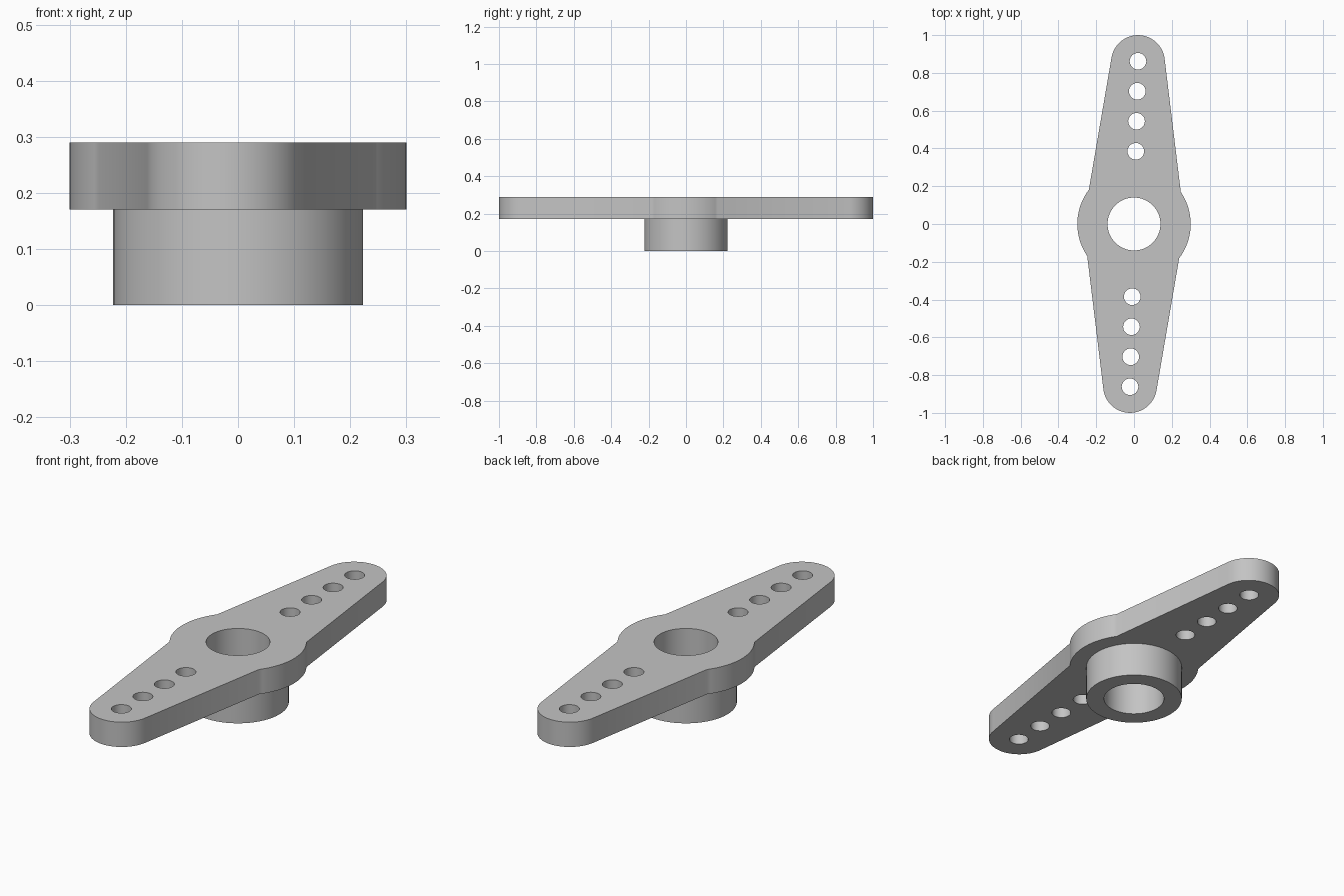
import bpy, bmesh
from math import sin, cos, pi, atan2

cube = bpy.data.objects.get("Cube")
if cube:
    bpy.data.objects.remove(cube)

TILT = -0.0245          # slight turn of the whole arm about z
HUB_R, BORE_R, SLEEVE_R = 0.30, 0.14, 0.223
TIP_R, TIP_Y = 0.142, 0.858
HOLE_R = 0.044
SLEEVE_TOP, PLATE_TOP = 0.17, 0.29

grey = bpy.data.materials.new("grey plastic")
grey.use_nodes = True
colour = (0.55, 0.55, 0.55, 1)
grey.diffuse_color = colour
grey.node_tree.nodes["Principled BSDF"].inputs["Base Color"].default_value = colour


def arc(cy, r, start, end, steps):
    return [(r * cos(start + (end - start) * i / steps),
             cy + r * sin(start + (end - start) * i / steps)) for i in range(steps + 1)]


def circle(cy, r, steps):
    return arc(cy, r, 0, 2 * pi, steps)[:-1]


def extrude_outlines(name, outlines, bottom, top):
    """Fill the first outline, leave the others as holes, give it thickness."""
    curve = bpy.data.curves.new(name, 'CURVE')
    curve.dimensions = '2D'
    curve.fill_mode = 'BOTH'
    curve.extrude = (top - bottom) / 2
    for pts in outlines:
        spline = curve.splines.new('POLY')
        spline.points.add(len(pts) - 1)
        for p, (x, y) in zip(spline.points, pts):
            p.co = (x, y, 0, 1)
        spline.use_cyclic_u = True
    obj = bpy.data.objects.new(name, curve)
    bpy.context.collection.objects.link(obj)
    obj.location.z = (top + bottom) / 2
    obj.rotation_euler.z = TILT
    bpy.ops.object.select_all(action='DESELECT')
    obj.select_set(True)
    bpy.context.view_layer.objects.active = obj
    bpy.ops.object.convert(target='MESH')
    obj = bpy.context.object
    # weld the caps to the walls
    bm = bmesh.new()
    bm.from_mesh(obj.data)
    bmesh.ops.remove_doubles(bm, verts=bm.verts, dist=0.0001)
    bmesh.ops.recalc_face_normals(bm, faces=bm.faces)
    bm.to_mesh(obj.data)
    bm.free()
    obj.data.materials.clear()
    obj.data.materials.append(grey)
    bpy.ops.object.shade_smooth_by_angle(angle=pi / 6)
    return obj


# Double arm plate: bulging hub with a tapered, round-tipped arm each way
slope = 0.144
joint = atan2(0.175, 0.243)
half = arc(0, HUB_R, -joint, joint, 24) + arc(TIP_Y, TIP_R, slope, pi - slope, 32)
outline = half + [(-x, -y) for x, y in half]
holes = [circle(side * (0.385 + 0.159 * i), HOLE_R, 32)
         for side in (1, -1) for i in range(4)]
extrude_outlines("arm_plate", [outline, circle(0, BORE_R, 64)] + holes,
                 SLEEVE_TOP, PLATE_TOP)

# Hub sleeve below the plate
extrude_outlines("hub_sleeve", [circle(0, SLEEVE_R, 64), circle(0, BORE_R, 64)],
                 0, SLEEVE_TOP)
